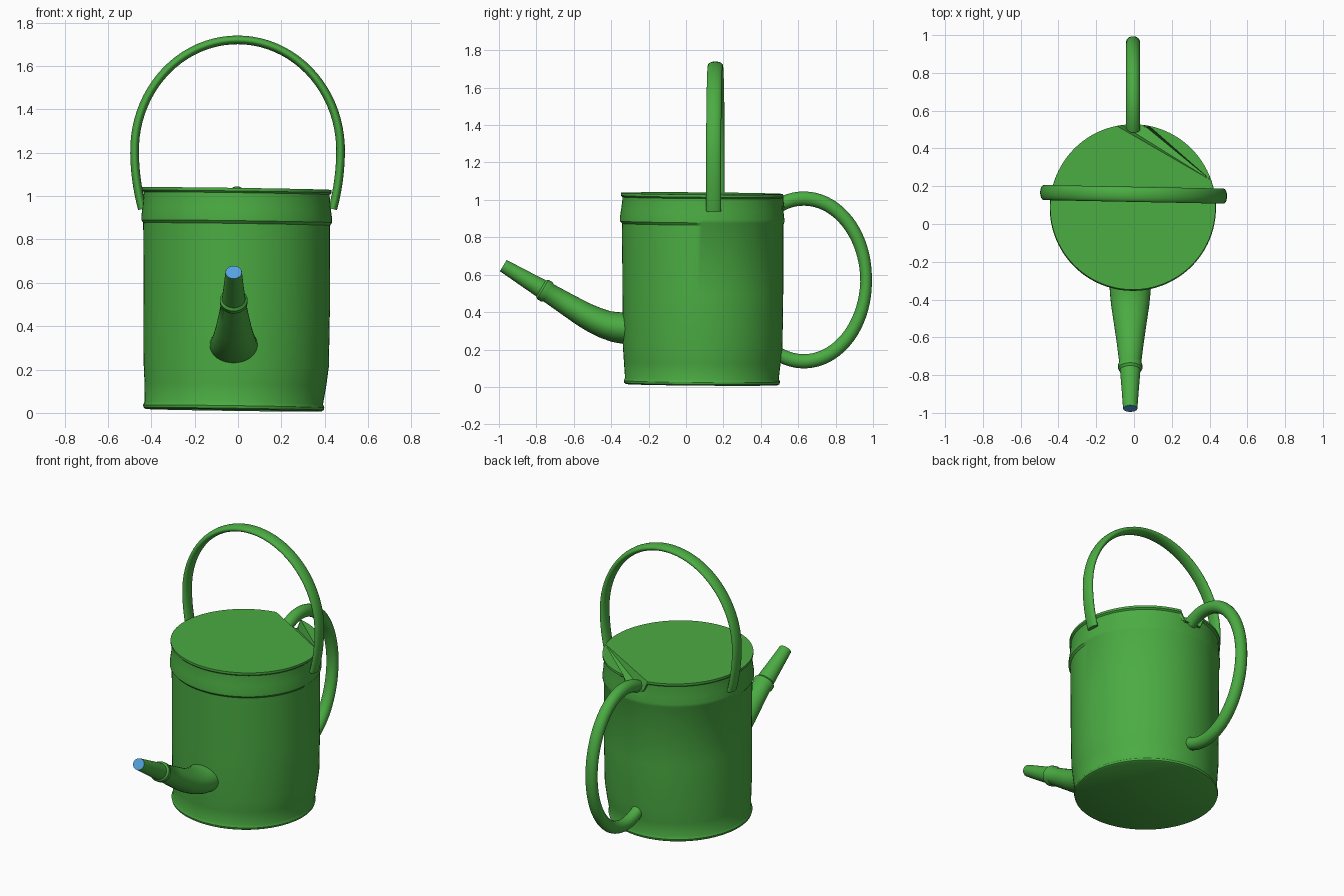
import bpy, bmesh
from math import sin, cos, pi, radians
from mathutils import Vector

if "Cube" in bpy.data.objects:
    bpy.data.objects.remove(bpy.data.objects["Cube"])


def material(name, rgb):
    m = bpy.data.materials.new(name)
    m.diffuse_color = (*rgb, 1)
    m.use_nodes = True
    m.node_tree.nodes["Principled BSDF"].inputs["Base Color"].default_value = m.diffuse_color
    return m


GREEN = material("green_metal", (0.07, 0.41, 0.055))
BLUE = material("water_blue", (0.09, 0.36, 0.74))


def finish(name, bm, mat):
    bmesh.ops.recalc_face_normals(bm, faces=bm.faces)
    me = bpy.data.meshes.new(name)
    bm.to_mesh(me)
    bm.free()
    ob = bpy.data.objects.new(name, me)
    bpy.context.collection.objects.link(ob)
    me.materials.append(mat)
    bpy.ops.object.select_all(action='DESELECT')
    ob.select_set(True)
    bpy.context.view_layer.objects.active = ob
    bpy.ops.object.shade_smooth_by_angle(angle=radians(35))
    return ob


def bridge(bm, rings):
    for a, b in zip(rings, rings[1:]):
        n = len(a)
        for i in range(n):
            j = (i + 1) % n
            bm.faces.new((a[i], a[j], b[j], b[i]))


def sweep(name, rows, side, mat, n=24, cap_end=True):
    """Elliptical tube along planar rows of (point, half width, half height)."""
    bm = bmesh.new()
    side = Vector(side)
    pts = [Vector(r[0]) for r in rows]
    rings = []
    for k, (_, w, h) in enumerate(rows):
        tangent = (pts[min(k + 1, len(pts) - 1)] - pts[max(k - 1, 0)]).normalized()
        normal = side.cross(tangent).normalized()
        rings.append([bm.verts.new(pts[k] + side * w * cos(2 * pi * i / n)
                                   + normal * h * sin(2 * pi * i / n)) for i in range(n)])
    bridge(bm, rings)
    bm.faces.new(rings[0])
    if cap_end:
        bm.faces.new(rings[-1])
    return finish(name, bm, mat)


# Can body: rings of (z, centre x, centre y, radius), slightly tilted
N = 96
PROFILE = [(.012, -.02, .085, .405), (.018, -.02, .085, .415), (.03, -.02, .085, .418),
           (.045, -.019, .085, .411), (.13, -.012, .087, .419), (.22, -.008, .089, .427),
           (.5, -.006, .09, .430), (.87, -.006, .089, .431), (.883, -.006, .086, .440),
           (.90, -.006, .086, .440), (.945, -.006, .087, .434), (1.0, -.006, .089, .429),
           (1.012, -.006, .089, .429), (1.02, -.006, .09, .438), (1.034, -.006, .09, .438)]
bm = bmesh.new()
rings = []
for z, cx, cy, r in PROFILE:
    ring = []
    for i in range(N):
        a = 2 * pi * i / N
        x, y = cx + r * cos(a), cy + r * sin(a)
        # notch in the rim behind the rear handle
        zz = .95 + (z - .95) * .2 if z > .95 and 22 <= i <= 26 else z
        ring.append(bm.verts.new((x, y, zz - .014 * x - .008 * (y - .09))))
    rings.append(ring)
bridge(bm, rings)
bm.faces.new(rings[0])
# flat top with a folded dent running to the notch
top = rings[-1]
bm.faces.new(top[5:22])
for k in range(21, 27):
    bm.faces.new((top[5], top[k], top[k + 1]))
bm.faces.new(top[27:] + top[:6])
finish("can_body", bm, GREEN)

# Carrying handle arching over the top
rows = []
for k in range(57):
    t = radians(-32 + 244 * k / 56)
    s = sin(t)
    x = .475 * cos(t) if s > 0 else .475 * (1 - .27 * s * s) * (1 if cos(t) > 0 else -1)
    rows.append(((x - .002, .157 - .02 * x, 1.21 + .51 * s), .04, .02))
sweep("top_handle", rows, (0, 1, 0), GREEN)

# Rear handle loop
rows = []
for k in range(49):
    t = radians(113 - 229 * k / 48)
    rows.append(((-.005, .63 + .333 * cos(t), .572 + .435 * sin(t)),
                 .037, .031 + .007 * abs(sin(t))))
sweep("rear_handle", rows, (1, 0, 0), GREEN)

# Spout with a raised collar: (y, z, half width, half height)
SPOUT = [(-.25, .308, .112, .088), (-.33, .314, .110, .084), (-.38, .320, .106, .081),
         (-.43, .333, .101, .076), (-.49, .358, .092, .072), (-.55, .389, .083, .067),
         (-.64, .444, .070, .060), (-.735, .503, .058, .053), (-.745, .509, .064, .060),
         (-.765, .521, .064, .060), (-.775, .527, .054, .050), (-.87, .584, .046, .043),
         (-.976, .648, .038, .035)]
sweep("spout", [((-.02, y, z), w, h) for y, z, w, h in SPOUT], (1, 0, 0), GREEN,
      n=32, cap_end=False)

# Water disc closing the spout tip
sweep("spout_water", [((-.02, -.974, .6468), .0375, .0345), ((-.02, -.977, .6486), .0375, .0345)],
      (1, 0, 0), BLUE, n=32)
